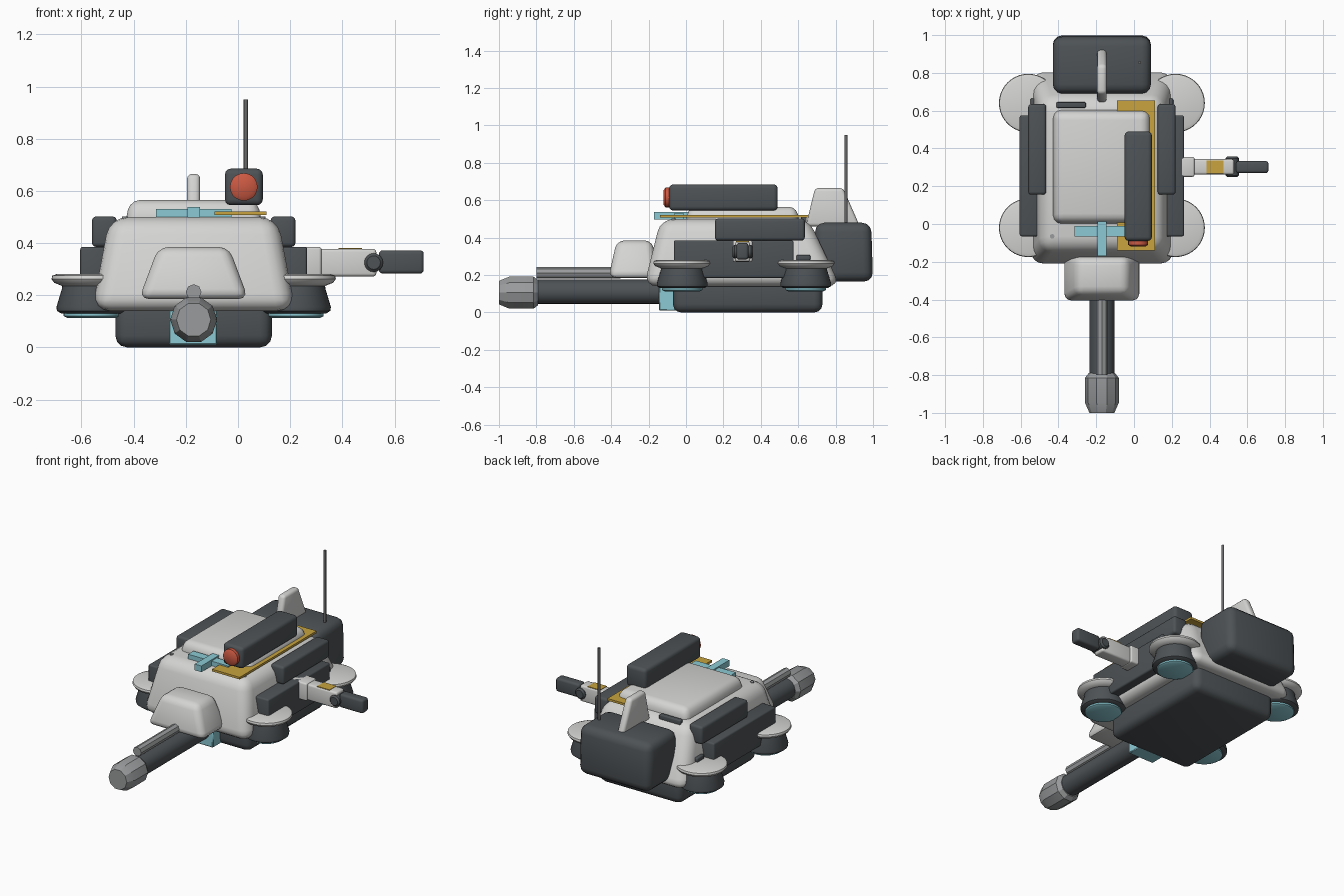
import bpy, bmesh, math
from mathutils import Matrix, Vector

if "Cube" in bpy.data.objects:
    bpy.data.objects.remove(bpy.data.objects["Cube"])

CX = -0.17  # centre line of the vehicle


def mat(name, rgb):
    m = bpy.data.materials.new(name)
    m.diffuse_color = (*rgb, 1)
    m.use_nodes = True
    m.node_tree.nodes["Principled BSDF"].inputs["Base Color"].default_value = m.diffuse_color
    return m


LIGHT = mat("light_grey", (0.66, 0.66, 0.65))
DARK = mat("dark_grey", (0.075, 0.085, 0.092))
MID = mat("metal_grey", (0.32, 0.33, 0.335))
STEEL = mat("antenna_grey", (0.14, 0.14, 0.145))
CYAN = mat("pale_cyan", (0.26, 0.59, 0.66))
GOLD = mat("gold", (0.58, 0.37, 0.05))
RED = mat("lens_red", (0.6, 0.1, 0.055))


def finish(name, bm, material, bevel=0, segs=3, angle=40):
    """Bevel sharp edges, then make a smooth-shaded object."""
    bmesh.ops.recalc_face_normals(bm, faces=bm.faces[:])
    if bevel:
        sharp = [e for e in bm.edges if e.calc_face_angle(0) > 0.7]
        bmesh.ops.bevel(bm, geom=sharp, offset=bevel, segments=segs,
                        profile=0.5, affect='EDGES', clamp_overlap=True)
    me = bpy.data.meshes.new(name)
    bm.to_mesh(me)
    bm.free()
    me.materials.append(material)
    ob = bpy.data.objects.new(name, me)
    bpy.context.collection.objects.link(ob)
    bpy.ops.object.select_all(action='DESELECT')
    ob.select_set(True)
    bpy.context.view_layer.objects.active = ob
    bpy.ops.object.shade_smooth_by_angle(angle=math.radians(angle))
    return ob


def box(name, material, x, y, z, bevel=0.0, taper=(0, 0, 0), segs=3):
    """Box from ranges; taper = top inset for the sides, front and back."""
    bm = bmesh.new()
    bmesh.ops.create_cube(bm, size=1)
    for v in bm.verts:
        i, j, k = (int(c > 0) for c in v.co)
        v.co = (x[i], y[j], z[k])
        if k:
            v.co.x += taper[0] * (1 - 2 * i)
            v.co.y += -taper[2] if j else taper[1]
    return finish(name, bm, material, bevel, segs)


def lathe(name, material, profile, origin, axis='Z', sides=32, angle=40):
    """Revolve (radius, height) points around an axis and cap the ends."""
    bm = bmesh.new()
    rings = []
    for r, h in profile:
        rings.append([bm.verts.new((r * math.cos(math.tau * i / sides),
                                    r * math.sin(math.tau * i / sides), h))
                      for i in range(sides)])
    for a, b in zip(rings, rings[1:]):
        for i in range(sides):
            j = (i + 1) % sides
            bm.faces.new((a[i], a[j], b[j], b[i]))
    bm.faces.new(rings[0])
    bm.faces.new(rings[-1])
    rot = Matrix.Rotation(math.pi / 2, 4, 'X') if axis == 'Y' else Matrix()
    bmesh.ops.transform(bm, verts=bm.verts, matrix=Matrix.Translation(Vector(origin)) @ rot)
    return finish(name, bm, material, angle=angle)


def mirrored(s, a, b):
    """Range of distances from the centre line on side s."""
    return tuple(sorted((CX + s * a, CX + s * b)))


# Hull and main body
box("lower_hull", DARK, (-0.47, 0.13), (-0.07, 0.73), (0, 0.2), 0.045)
box("body", LIGHT, (-0.56, 0.22), (-0.225, 0.825), (0.14, 0.5), 0.07, (0.068, 0.09, 0.17), 4)
box("roof", LIGHT, (-0.435, 0.095), (-0.005, 0.61), (0.46, 0.565), 0.04, (0.02, 0.02, 0.02))
box("rear_pack", DARK, (-0.43, 0.09), (0.69, 1.0), (0.165, 0.48), 0.05, (0, 0, 0.01))
box("fin", LIGHT, (CX - 0.025, CX + 0.025), (0.64, 0.93), (0.46, 0.665), 0.018, (0, 0.05, 0.09))
lathe("antenna", STEEL, [(0.008, 0), (0.008, 0.5)], (0.03, 0.855, 0.45), sides=10)

# Roof equipment
box("gold_plate", GOLD, (-0.09, 0.11), (-0.14, 0.655), (0.507, 0.521))
box("scope_box", DARK, (-0.05, 0.095), (-0.09, 0.49), (0.545, 0.685), 0.022)
lathe("scope_lens", RED, [(0.053, 0), (0.053, 0.03), (0.038, 0.04)], (0.022, -0.08, 0.615), 'Y', 20)
box("cross_bar", CYAN, (-0.315, -0.025), (-0.065, -0.01), (0.492, 0.53))
box("cross_stem", CYAN, (CX - 0.024, CX + 0.024), (-0.17, 0.015), (0.498, 0.538))
box("roof_vent", DARK, (-0.41, -0.255), (0.615, 0.645), (0.47, 0.51), 0.006)
for s in (-1, 1):
    lathe("roof_bolt", MID, [(0.012, 0), (0.012, 0.025)], (CX + s * 0.263, -0.065, 0.477), sides=12)

# Side gear, one set for each side
for s in (-1, 1):
    box("upper_side_box", DARK, mirrored(s, 0.295, 0.39), (0.155, 0.635), (0.385, 0.502), 0.016)
    box("lower_side_panel", DARK, mirrored(s, 0.33, 0.435), (-0.065, 0.575), (0.185, 0.385), 0.01)
    box("side_vent", DARK, mirrored(s, 0.33, 0.378), (0.59, 0.665), (0.278, 0.308), 0.008)
    for y in (-0.02, 0.64):
        o = (CX + s * 0.39, y, 0)
        lathe("pod_rim", LIGHT, [(0.115, 0.236), (0.145, 0.248), (0.155, 0.262),
                                 (0.152, 0.275), (0.135, 0.281)], o, sides=40)
        lathe("pod_drum", DARK, [(0.118, 0.13), (0.134, 0.14), (0.136, 0.155),
                                 (0.115, 0.225), (0.113, 0.25)], o, sides=40)
        lathe("pod_glow", CYAN, [(0.095, 0.113), (0.108, 0.12), (0.108, 0.14)], o, sides=40)

# Gun
box("gun_mantlet", LIGHT, (CX - 0.21, CX + 0.21), (-0.415, -0.15), (0.185, 0.385), 0.04, (0.075, 0.045, 0.03))
box("gun_mount", CYAN, (-0.265, -0.08), (-0.145, -0.02), (0.01, 0.15), 0.005, segs=1)
lathe("gun_barrel", DARK, [(0.066, 0), (0.066, 0.72)], (CX, -0.1, 0.11), 'Y', 16)
lathe("gun_muzzle", MID, [(0.07, 0), (0.09, 0.025), (0.09, 0.155), (0.066, 0.21)],
      (CX, -0.79, 0.106), 'Y', 10, 25)
lathe("gun_rail", MID, [(0.03, 0), (0.03, 0.45)], (CX, -0.35, 0.212), 'Y', 8, 25)

# Side arm
box("arm_shoulder", LIGHT, (0.2, 0.32), (0.25, 0.355), (0.27, 0.385), 0.01)
box("arm_link", LIGHT, (0.28, 0.53), (0.262, 0.343), (0.272, 0.378), 0.012)
box("arm_gold_band", GOLD, (0.385, 0.475), (0.268, 0.337), (0.374, 0.381))
lathe("arm_joint", DARK, [(0.026, 0), (0.036, 0.01), (0.036, 0.1), (0.026, 0.11)],
      (0.52, 0.358, 0.325), 'Y', 16)
box("arm_hand", DARK, (0.54, 0.712), (0.27, 0.333), (0.283, 0.372), 0.014)
